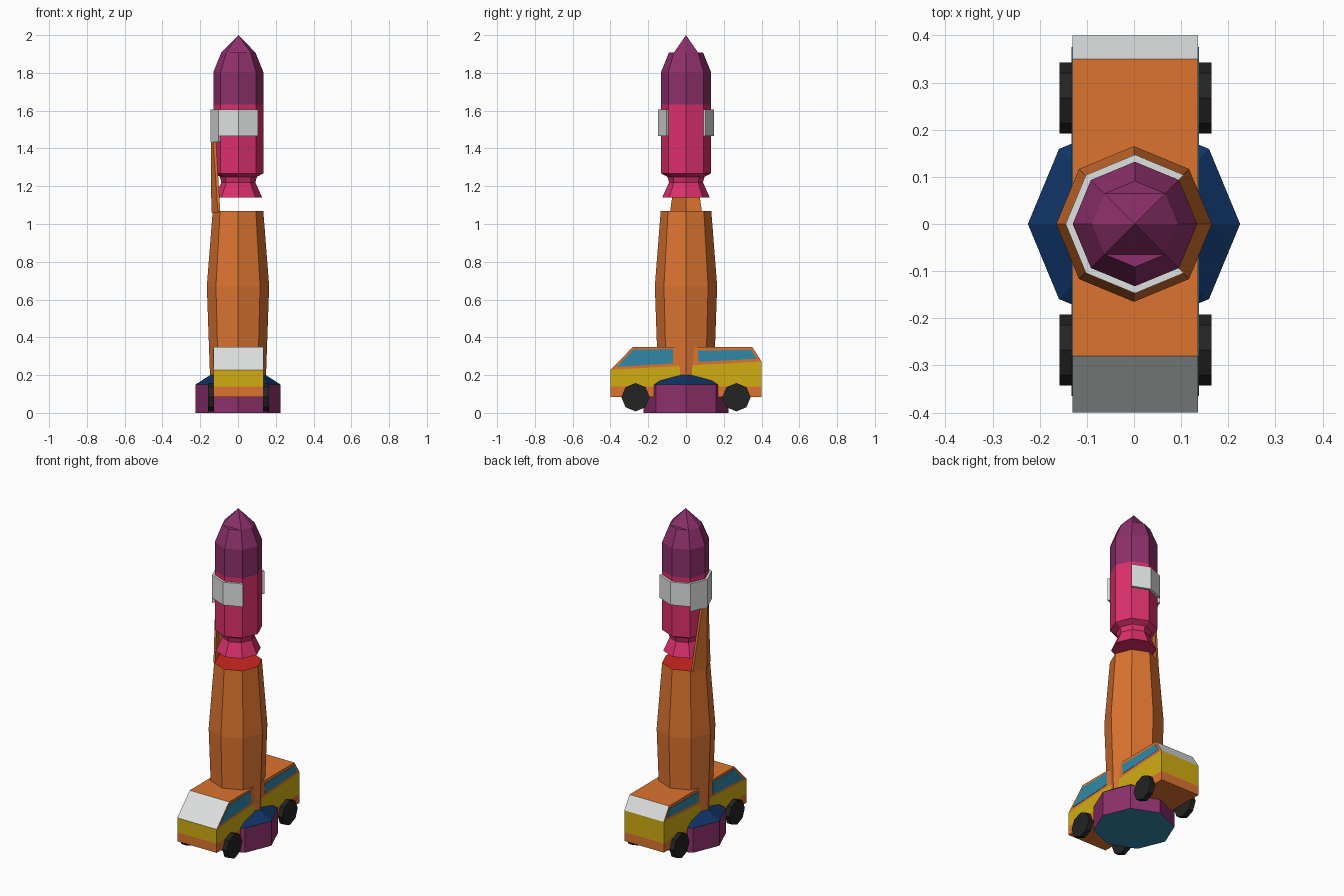
import bpy, bmesh, math
from mathutils import Vector

if "Cube" in bpy.data.objects:
    bpy.data.objects.remove(bpy.data.objects["Cube"])


def material(name, r, g, b):
    m = bpy.data.materials.new(name)
    m.diffuse_color = (r, g, b, 1)
    m.use_nodes = True
    m.node_tree.nodes["Principled BSDF"].inputs["Base Color"].default_value = m.diffuse_color
    return m


ORANGE = material("orange", 0.72, 0.175, 0.03)
YELLOW = material("yellow", 0.64, 0.42, 0.006)
GREY = material("light grey", 0.74, 0.75, 0.75)
GLASS = material("teal blue", 0.03, 0.25, 0.39)
BLACK = material("tyre black", 0.017, 0.017, 0.017)
PURPLE = material("purple", 0.27, 0.03, 0.15)
NAVY = material("navy", 0.005, 0.034, 0.13)
PINK = material("pink", 0.72, 0.03, 0.15)
RED = material("red", 0.62, 0.022, 0.014)


def finish(name, bm, mats):
    bmesh.ops.recalc_face_normals(bm, faces=bm.faces)
    me = bpy.data.meshes.new(name)
    bm.to_mesh(me)
    bm.free()
    for m in mats:
        me.materials.append(m)
    ob = bpy.data.objects.new(name, me)
    bpy.context.collection.objects.link(ob)
    return ob


def loft(bm, rings, mats=None, caps=(0, 0)):
    """Join matching closed rings of points, and cap both ends."""
    vs = [[bm.verts.new(p) for p in ring] for ring in rings]
    n = len(vs[0])
    for k in range(len(vs) - 1):
        for i in range(n):
            j = (i + 1) % n
            f = bm.faces.new((vs[k][i], vs[k][j], vs[k + 1][j], vs[k + 1][i]))
            f.material_index = mats[k] if mats else 0
    bm.faces.new(vs[0][::-1]).material_index = caps[0]
    bm.faces.new(vs[-1]).material_index = caps[1]


def polar(r, deg, z, cx=0.0):
    a = math.radians(deg)
    return (cx + r * math.cos(a), r * math.sin(a), z)


def octagon(r, z, cx=0.0):
    return [polar(r, 45 * i, z, cx) for i in range(8)]


CX = 0.002   # slight sideways offset of rocket and van
VX = 0.003

# Octagonal plinth with sloped top
bm = bmesh.new()
loft(bm, [octagon(0.225, 0), octagon(0.225, 0.15), octagon(0.148, 0.2)],
     [1, 2], (0, 2))
finish("plinth", bm, [GLASS, PURPLE, NAVY])

# Tower with red top
bm = bmesh.new()
loft(bm, [octagon(0.148, 0.19), octagon(0.165, 0.67), octagon(0.134, 1.068)],
     [0, 0], (0, 1))
finish("tower", bm, [ORANGE, RED])

# Rocket body with nozzle and shoulder
bm = bmesh.new()
profile = [(0.126, 1.14), (0.09, 1.22), (0.098, 1.25), (0.132, 1.268),
           (0.132, 1.632), (0.132, 1.805), (0.091, 1.907)]
loft(bm, [octagon(r, z, CX) for r, z in profile],
     [0, 0, 0, 0, 1, 1], (0, 1))
finish("rocket", bm, [PINK, PURPLE])

# Six-sided nose tip
bm = bmesh.new()
tip = bm.verts.new((CX, 0, 2.0))
base = [bm.verts.new(polar(0.091, a, 1.907, CX))
        for a in (0, 45, 135, 180, 225, 315)]
for i in range(6):
    bm.faces.new((base[i], base[(i + 1) % 6], tip))
finish("nose_tip", bm, [PURPLE])

# Clamp ring, open on the right side, deeper on the left
bm = bmesh.new()
for a in range(45, 315, 45):
    low = 1.435 if a in (135, 180) else 1.465
    loft(bm, [[polar(0.13, a, z, CX), polar(0.147, a, z, CX),
               polar(0.147, a + 45, z, CX), polar(0.13, a + 45, z, CX)]
              for z in (low, 1.605)])
finish("clamp_ring", bm, [GREY])


# Support arm: tapering bent plate on the left
def arm_section(x, half, thick, z):
    outer = [(x + 0.414 * abs(y), y, z) for y in (-half, 0, half)]
    return outer + [(px + thick, y, z) for px, y, z in outer[::-1]]


bm = bmesh.new()
loft(bm, [arm_section(-0.141, 0.085, 0.012, 1.06),
          arm_section(-0.144, 0.03, 0.016, 1.44)])
finish("support_arm", bm, [ORANGE])

# Van body from its side profile, cut into colour bands
bm = bmesh.new()
side = [(-0.4, 0.085), (0.4, 0.085), (0.4, 0.272),
        (0.35, 0.35), (-0.28, 0.35), (-0.4, 0.228)]
loft(bm, [[(VX + s * 0.133, y, z) for y, z in side] for s in (-1, 1)])
slope = 0.044 / 0.8
for co, no in (((0, 0, 0.14), (0, 0, 1)),
               ((0, 0, 0.25), (0, -slope, 1))):
    bmesh.ops.bisect_plane(bm, geom=bm.verts[:] + bm.edges[:] + bm.faces[:],
                           dist=1e-5, plane_co=co, plane_no=no)
bmesh.ops.recalc_face_normals(bm, faces=bm.faces)
for f in bm.faces:
    c, n = f.calc_center_median(), f.normal
    if n.z > 0.2 and abs(n.y) > 0.2:
        f.material_index = 2
    elif abs(n.z) < 0.2 and 0.14 < c.z < 0.25 + slope * c.y + 0.001:
        f.material_index = 1
finish("van_body", bm, [ORANGE, YELLOW, GREY])

# Side windows as thin plates
panes = {"front": [(-0.365, 0.244), (-0.07, 0.262), (-0.07, 0.338), (-0.28, 0.335)],
         "rear": [(0.068, 0.27), (0.375, 0.286), (0.345, 0.334), (0.062, 0.33)]}
for label, s in (("left", -1), ("right", 1)):
    for end, pane in panes.items():
        bm = bmesh.new()
        loft(bm, [[(VX + s * x, y, z) for y, z in pane] for x in (0.131, 0.135)])
        finish(f"{label}_{end}_window", bm, [GLASS])

# Octagonal wheels
for label, s in (("left", -1), ("right", 1)):
    for end, cy in (("front", -0.267), ("rear", 0.267)):
        bm = bmesh.new()
        loft(bm, [[(VX + s * x, cy + p[0], 0.083 + p[1]) for p in octagon(0.075, 0)]
                  for x in (0.13, 0.161)])
        finish(f"{label}_{end}_wheel", bm, [BLACK])
